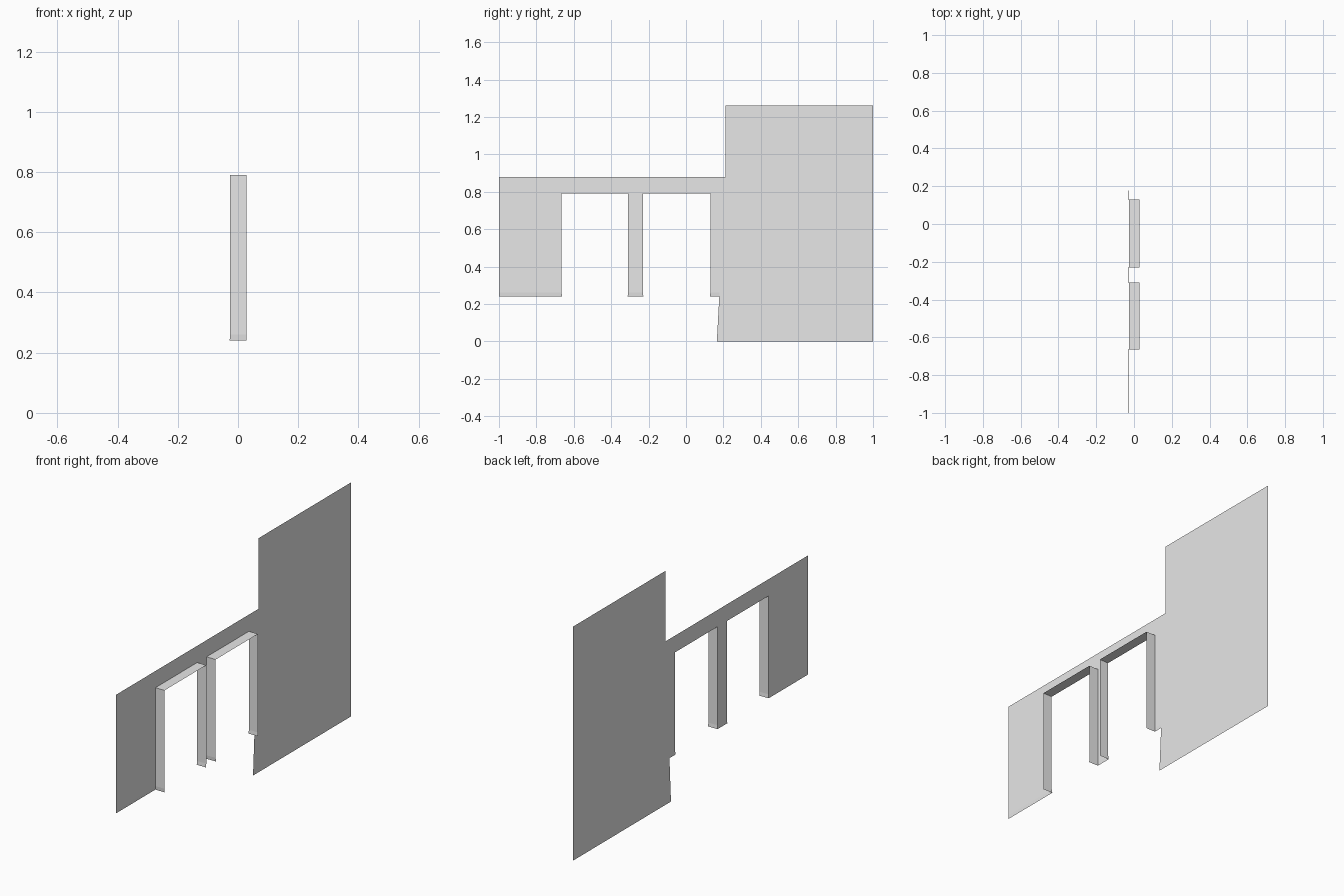
import bpy
import bmesh

cube = bpy.data.objects.get("Cube")
if cube:
    bpy.data.objects.remove(cube, do_unlink=True)

# Single plain grey
grey = bpy.data.materials.new("plain_grey")
grey.use_nodes = True
colour = (0.8, 0.8, 0.8, 1)
grey.diffuse_color = colour
grey.node_tree.nodes["Principled BSDF"].inputs["Base Color"].default_value = colour

WALL, INNER = -0.026, 0.028      # wall plane and inner edge of the reveals
FOOT, LIP, HEAD = 0.24, 0.26, 0.79
FLARE = 0.002
OPENINGS = [(-0.665, -0.31), (-0.23, 0.13)]
NOTCH = 0.178


def make(name, faces):
    """Mesh object from a list of polygons, with shared corners welded."""
    bm = bmesh.new()
    for pts in faces:
        bm.faces.new([bm.verts.new(p) for p in pts])
    bmesh.ops.remove_doubles(bm, verts=bm.verts, dist=0.0001)
    mesh = bpy.data.meshes.new(name)
    bm.to_mesh(mesh)
    bm.free()
    mesh.materials.append(grey)
    obj = bpy.data.objects.new(name, mesh)
    bpy.context.collection.objects.link(obj)
    return obj


# Thin facade sheet, outlined in the y-z plane
outline = [(-1, LIP)]
for a, b in OPENINGS:
    outline += [(a, LIP), (a, HEAD), (b, HEAD), (b, LIP)]
outline += [(NOTCH, LIP), (NOTCH, FOOT), (0.165, 0), (1, 0),
            (1, 1.26), (0.21, 1.26), (0.21, 0.88), (-1, 0.88)]
make("facade_sheet", [[(WALL, y, z) for y, z in outline]])

# Reveals: two jambs and a soffit around each opening
for i, (a, b) in enumerate(OPENINGS):
    path = [(a, LIP), (a, HEAD), (b, HEAD), (b, LIP)]
    make(f"opening_reveal_{i + 1}",
         [[(WALL, *p), (WALL, *q), (INNER, *q), (INNER, *p)]
          for p, q in zip(path, path[1:])])

# Slightly flared lip along the foot of each pier, turning into the reveals
(a1, b1), (a2, b2) = OPENINGS
W, F = WALL, WALL - FLARE
piers = {
    "end_pier_lip": [(W, -1, F, -1), (W, a1, F, a1 + FLARE),
                     (INNER, a1, INNER, a1 + FLARE)],
    "middle_pier_lip": [(INNER, b1, INNER, b1 - FLARE), (W, b1, F, b1 - FLARE),
                        (W, a2, F, a2 + FLARE), (INNER, a2, INNER, a2 + FLARE)],
    "tall_wall_lip": [(INNER, b2, INNER, b2 - FLARE), (W, b2, F, b2 - FLARE),
                      (W, NOTCH, F, NOTCH)],
}
for name, path in piers.items():
    make(name, [[(*p[:2], LIP), (*q[:2], LIP), (*q[2:], FOOT), (*p[2:], FOOT)]
                for p, q in zip(path, path[1:])])
